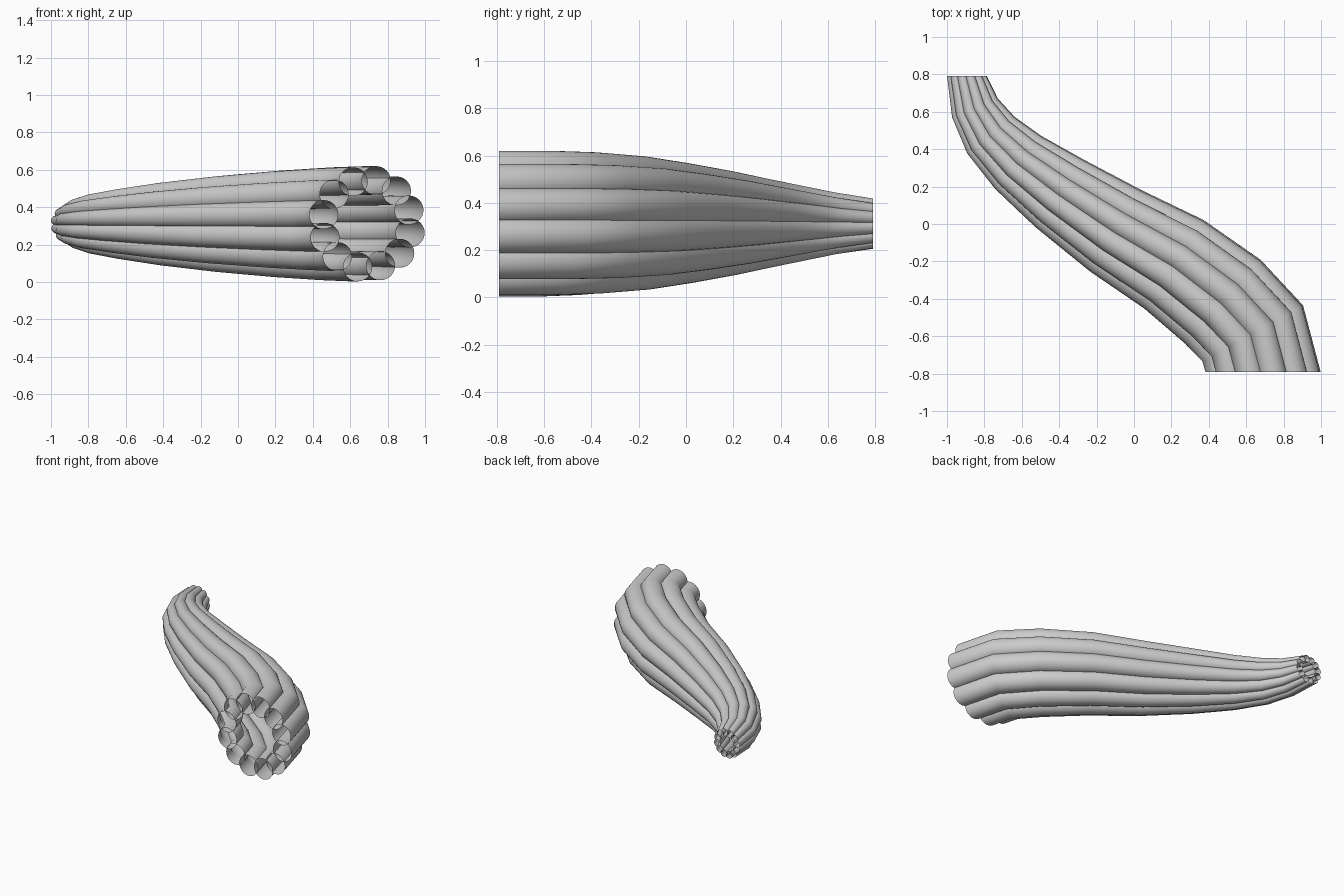
import bpy, bmesh, math
from mathutils import Vector

if "Cube" in bpy.data.objects:
    bpy.data.objects.remove(bpy.data.objects["Cube"])

# Centre path (x, y) with taper factor, front end to back end
PATH = [(0.69, -0.79, 1.0), (0.635, -0.585, 1.0), (0.475, -0.415, 0.98),
        (0.213, -0.215, 0.925), (-0.1, -0.035, 0.835), (-0.4, 0.165, 0.72),
        (-0.62, 0.33, 0.61), (-0.765, 0.475, 0.52), (-0.85, 0.62, 0.43),
        (-0.893, 0.79, 0.345)]
MID_Z = 0.312
RING_R, TUBE_R = 0.236, 0.077
TUBES, SIDES = 12, 32
UP = Vector((0, 0, 1))


def section_frames():
    """Centre, sideways axis and scale of each cross-section."""
    pts = [Vector((x, y, MID_Z)) for x, y, s in PATH]
    frames = []
    for i, p in enumerate(pts):
        if i in (0, len(pts) - 1):
            t = Vector((0, 1, 0))
        else:
            t = (p - pts[i - 1]).normalized() + (pts[i + 1] - p).normalized()
            t.normalize()
        frames.append((p, t.cross(UP), PATH[i][2]))
    return frames


def make_tube(name, angle, frames):
    """One open tapering tube of the bundle."""
    bm = bmesh.new()
    rings = []
    for p, side, s in frames:
        ring = []
        for k in range(SIDES):
            a = 2 * math.pi * k / SIDES
            u = RING_R * math.cos(angle) + TUBE_R * math.cos(a)
            v = RING_R * math.sin(angle) + TUBE_R * math.sin(a)
            ring.append(bm.verts.new(p + (side * u + UP * v) * s))
        rings.append(ring)
    for r0, r1 in zip(rings, rings[1:]):
        for k in range(SIDES):
            n = (k + 1) % SIDES
            f = bm.faces.new((r0[k], r0[n], r1[n], r1[k]))
            f.smooth = True
    bmesh.ops.recalc_face_normals(bm, faces=bm.faces)
    mesh = bpy.data.meshes.new(name)
    bm.to_mesh(mesh)
    bm.free()
    bpy.context.collection.objects.link(bpy.data.objects.new(name, mesh))


# Bundle of tubes around the path
frames = section_frames()
for i in range(TUBES):
    make_tube(f"bundle_tube_{i + 1}", math.radians(18 + 30 * i), frames)
